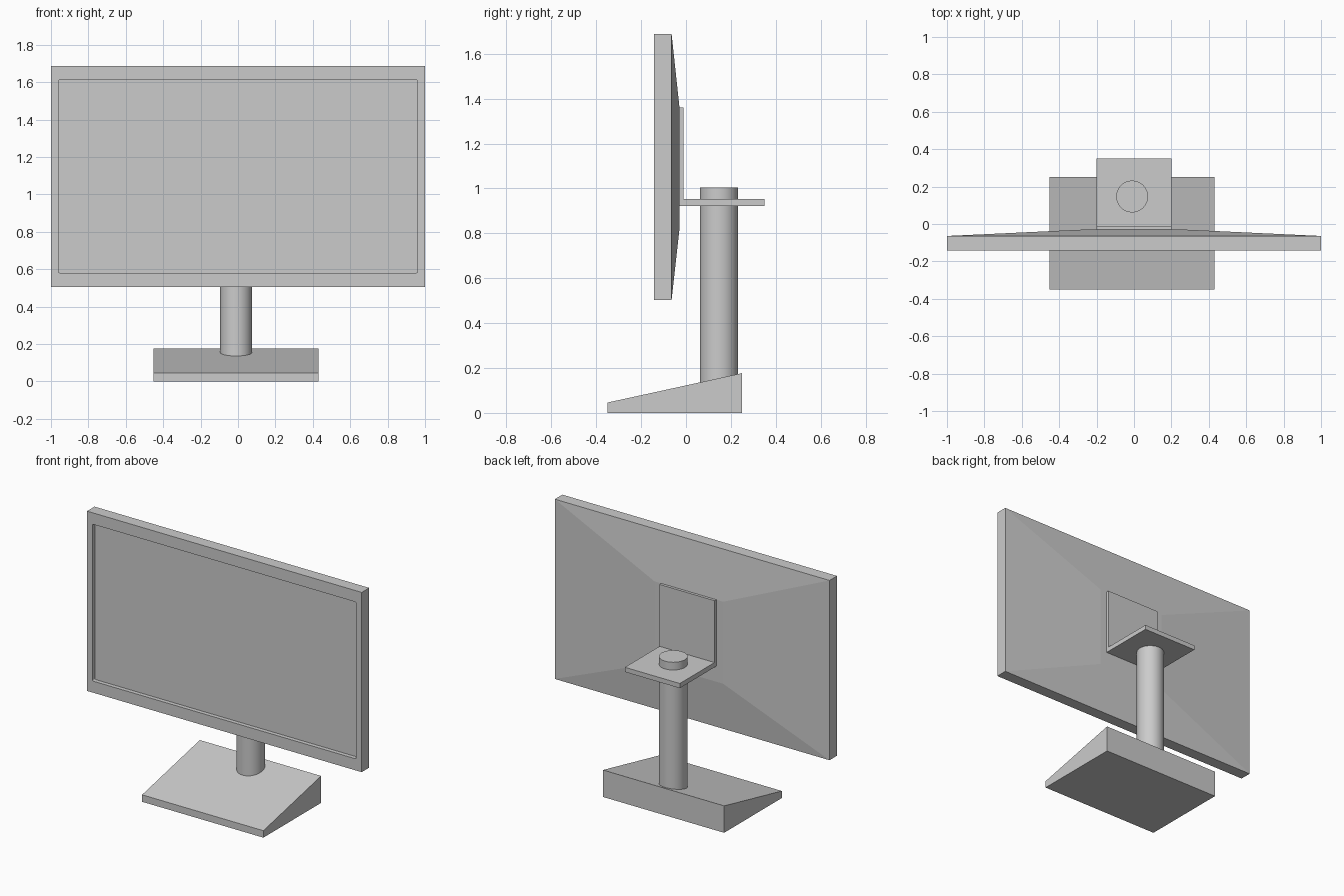
import bpy, bmesh

if "Cube" in bpy.data.objects:
    bpy.data.objects.remove(bpy.data.objects["Cube"])


def finish(bm, name):
    bmesh.ops.recalc_face_normals(bm, faces=bm.faces)
    me = bpy.data.meshes.new(name)
    bm.to_mesh(me)
    bm.free()
    ob = bpy.data.objects.new(name, me)
    bpy.context.collection.objects.link(ob)
    return ob


def extrude_profile(name, yz, x0, x1):
    """Extrude a side profile (y, z) from x0 to x1."""
    bm = bmesh.new()
    face = bm.faces.new([bm.verts.new((x0, y, z)) for y, z in yz])
    out = bmesh.ops.extrude_face_region(bm, geom=[face])
    verts = [g for g in out["geom"] if isinstance(g, bmesh.types.BMVert)]
    bmesh.ops.translate(bm, verts=verts, vec=(x1 - x0, 0, 0))
    return finish(bm, name)


def loft_rects(name, rects):
    """Skin rectangles given as (half width, z low, z high, y)."""
    bm = bmesh.new()
    rings = [[bm.verts.new((x, y, z)) for x, z in
              ((-w, z0), (w, z0), (w, z1), (-w, z1))]
             for w, z0, z1, y in rects]
    for a, b in zip(rings, rings[1:]):
        for i in range(4):
            j = (i + 1) % 4
            bm.faces.new((a[i], a[j], b[j], b[i]))
    bm.faces.new(rings[0])
    bm.faces.new(rings[-1])
    return finish(bm, name)


# Screen housing with tapered back
housing = loft_rects("screen_housing", [
    (1.0, 0.504, 1.687, -0.142),
    (1.0, 0.504, 1.687, -0.064),
    (0.25, 0.82, 1.36, -0.029)])

# Recessed display area with slightly rounded corners
cutter = loft_rects("display_cutter", [
    (0.96, 0.58, 1.612, -0.3),
    (0.96, 0.58, 1.612, -0.115)])
bm = bmesh.new()
bm.from_mesh(cutter.data)
edges = [e for e in bm.edges
         if abs(e.verts[0].co.y - e.verts[1].co.y) > 0.1]
bmesh.ops.bevel(bm, geom=edges, offset=0.008, segments=3, profile=0.5,
                affect='EDGES')
bm.to_mesh(cutter.data)
bm.free()
cutter.hide_render = True
cutter.hide_set(True)
mod = housing.modifiers.new("display_recess", 'BOOLEAN')
mod.operation = 'DIFFERENCE'
mod.solver = 'EXACT'
mod.object = cutter
bpy.context.view_layer.objects.active = housing
housing.select_set(True)
bpy.ops.object.modifier_apply(modifier=mod.name)
bpy.data.objects.remove(cutter)

# L-shaped mounting bracket
extrude_profile("mount_bracket", [
    (-0.029, 0.922), (0.35, 0.922), (0.35, 0.953),
    (-0.011, 0.953), (-0.011, 1.36), (-0.029, 1.36)], -0.2, 0.2)

# Wedge-shaped foot
extrude_profile("stand_base", [
    (-0.35, 0), (0.25, 0), (0.25, 0.177), (-0.35, 0.046)], -0.453, 0.43)

# Round stand column
bpy.ops.object.select_all(action='DESELECT')
bpy.ops.mesh.primitive_cylinder_add(vertices=48, radius=0.085, depth=0.904,
                                    location=(-0.01, 0.147, 0.552))
column = bpy.context.object
column.name = "stand_column"
bpy.ops.object.shade_smooth_by_angle()
